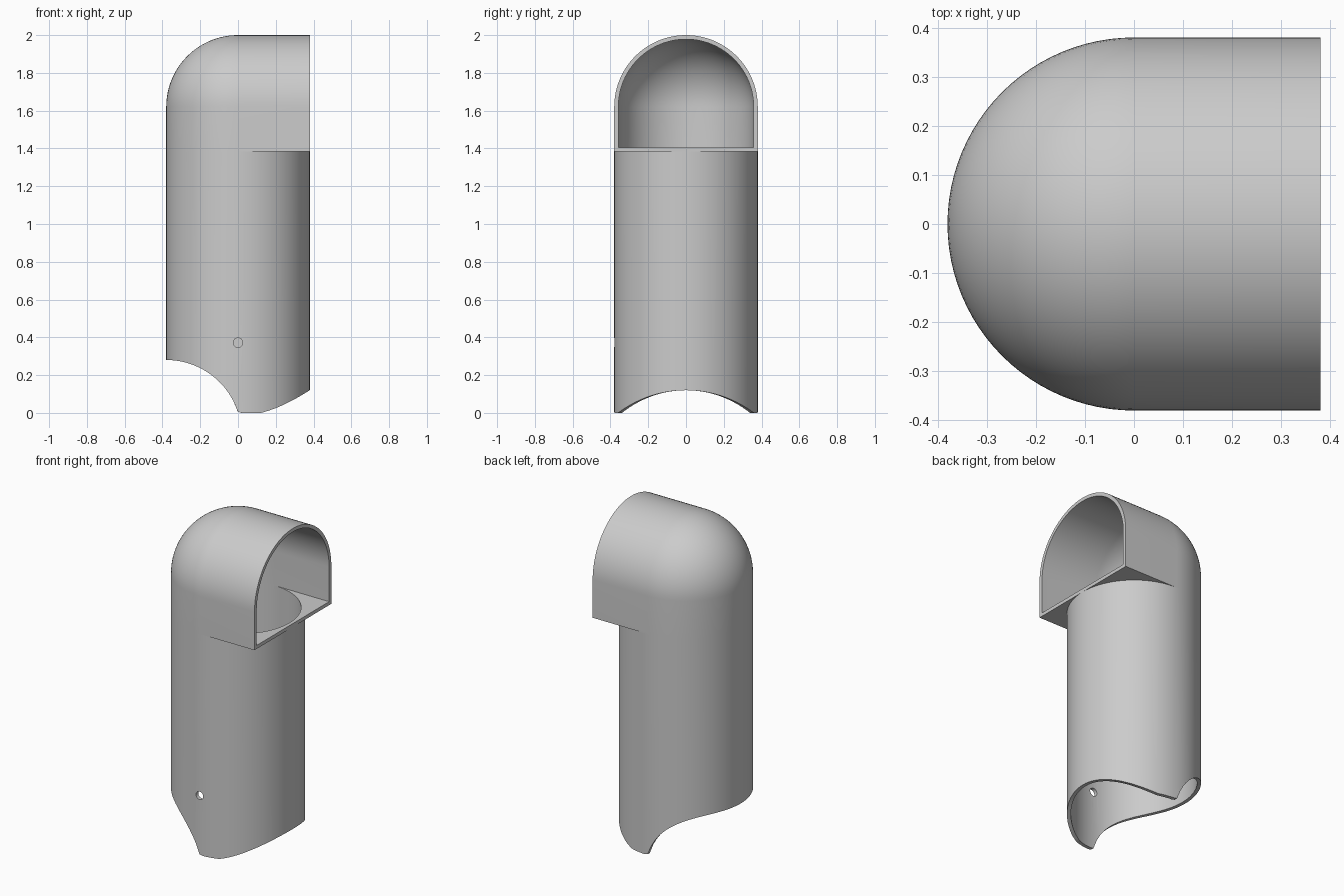
import bpy, bmesh
from math import sin, cos, pi, sqrt, radians

R, WALL = 0.38, 0.022        # outer radius, wall thickness
SEAM, SPRING = 1.383, 1.62   # underside of hood, start of the rounded top
SEG = 96

cube = bpy.data.objects.get("Cube")
if cube:
    bpy.data.objects.remove(cube)

grey = bpy.data.materials.new("plain_grey")
grey.use_nodes = True
colour = (0.6, 0.6, 0.6, 1)
grey.diffuse_color = colour
grey.node_tree.nodes["Principled BSDF"].inputs["Base Color"].default_value = colour


def sheet(bm, rows):
    """Skin a list of equally long point rows with quads."""
    grid = [[bm.verts.new(p) for p in row] for row in rows]
    for a, b in zip(grid, grid[1:]):
        for i in range(len(a) - 1):
            bm.faces.new((a[i], a[i + 1], b[i + 1], b[i]))


def finish(name, bm, wall=0.0):
    bmesh.ops.remove_doubles(bm, verts=bm.verts, dist=1e-5)
    bmesh.ops.dissolve_degenerate(bm, edges=bm.edges, dist=1e-6)
    bmesh.ops.recalc_face_normals(bm, faces=bm.faces)
    if wall:
        # open shells: point every face away from the middle axis
        bm.normal_update()
        probe = min(bm.faces, key=lambda f: f.calc_center_median().x)
        if probe.normal.x > 0:
            bmesh.ops.reverse_faces(bm, faces=bm.faces)
    mesh = bpy.data.meshes.new(name)
    bm.to_mesh(mesh)
    bm.free()
    mesh.materials.append(grey)
    obj = bpy.data.objects.new(name, mesh)
    bpy.context.collection.objects.link(obj)
    if wall:
        mod = obj.modifiers.new("wall", 'SOLIDIFY')
        mod.thickness, mod.offset = wall, -1
        mod.use_even_offset = True
    return obj


def select(obj):
    bpy.ops.object.select_all(action='DESELECT')
    obj.select_set(True)
    bpy.context.view_layer.objects.active = obj


def bake(obj):
    select(obj)
    for mod in list(obj.modifiers):
        bpy.ops.object.modifier_apply(modifier=mod.name)
    bpy.ops.object.shade_smooth_by_angle(angle=radians(30))


def foot(x, y):
    """Height of the lower edge, notched by two crossing round pipes."""
    side = sqrt(max(0, 0.4 ** 2 - (x + 0.38) ** 2)) - 0.12
    end = sqrt(0.6 ** 2 - y * y) - 0.48
    return max(0, side, end if x > 0 else 0)


# upright tube with shaped foot
bm = bmesh.new()
ring = [(R * cos(a), R * sin(a)) for a in (2 * pi * i / SEG for i in range(SEG + 1))]
sheet(bm, [[(x, y, foot(x, y)) for x, y in ring], [(x, y, SEAM) for x, y in ring]])
tube = finish("upright_tube", bm, WALL)

# small screw hole through the front wall
bm = bmesh.new()
bmesh.ops.create_cone(bm, cap_ends=True, segments=24, radius1=0.025, radius2=0.025, depth=0.2)
drill = finish("hole_cutter", bm)
drill.rotation_euler.x = pi / 2
drill.location = (0, -R, 0.372)
drill.hide_render = True
cut = tube.modifiers.new("hole", 'BOOLEAN')
cut.operation, cut.object, cut.solver = 'DIFFERENCE', drill, 'EXACT'
bake(tube)
bpy.data.objects.remove(drill)

# hood: half dome at the rear running into a straight arched mouth
bm = bmesh.new()
half = SEG // 2
quarter = [(R, SEAM)] + [(R * cos(t), SPRING + R * sin(t))
                         for t in (pi / 2 * i / 24 for i in range(25))]
sheet(bm, [[(r * cos(a), r * sin(a), z) for r, z in quarter]
           for a in (pi / 2 + pi * i / half for i in range(half + 1))])
arch = quarter + [(-y, z) for y, z in reversed(quarter[:-1])]
sheet(bm, [[(x, y, z) for y, z in arch] for x in (0, R)])
bake(finish("hood", bm, WALL))

# hood floor: flat plate from the tube bore out to the mouth
bm = bmesh.new()
bore = R - WALL
arc = [pi * i / half - pi / 2 for i in range(half + 1)]
loops = [[(bore * cos(a), bore * sin(a), z) for a in arc] for z in (SEAM, SEAM + WALL)]
lips = [[(R, R * sin(a), z) for a in arc] for z in (SEAM + WALL, SEAM)]
sheet(bm, loops + lips + loops[:1])
bake(finish("hood_floor", bm))
